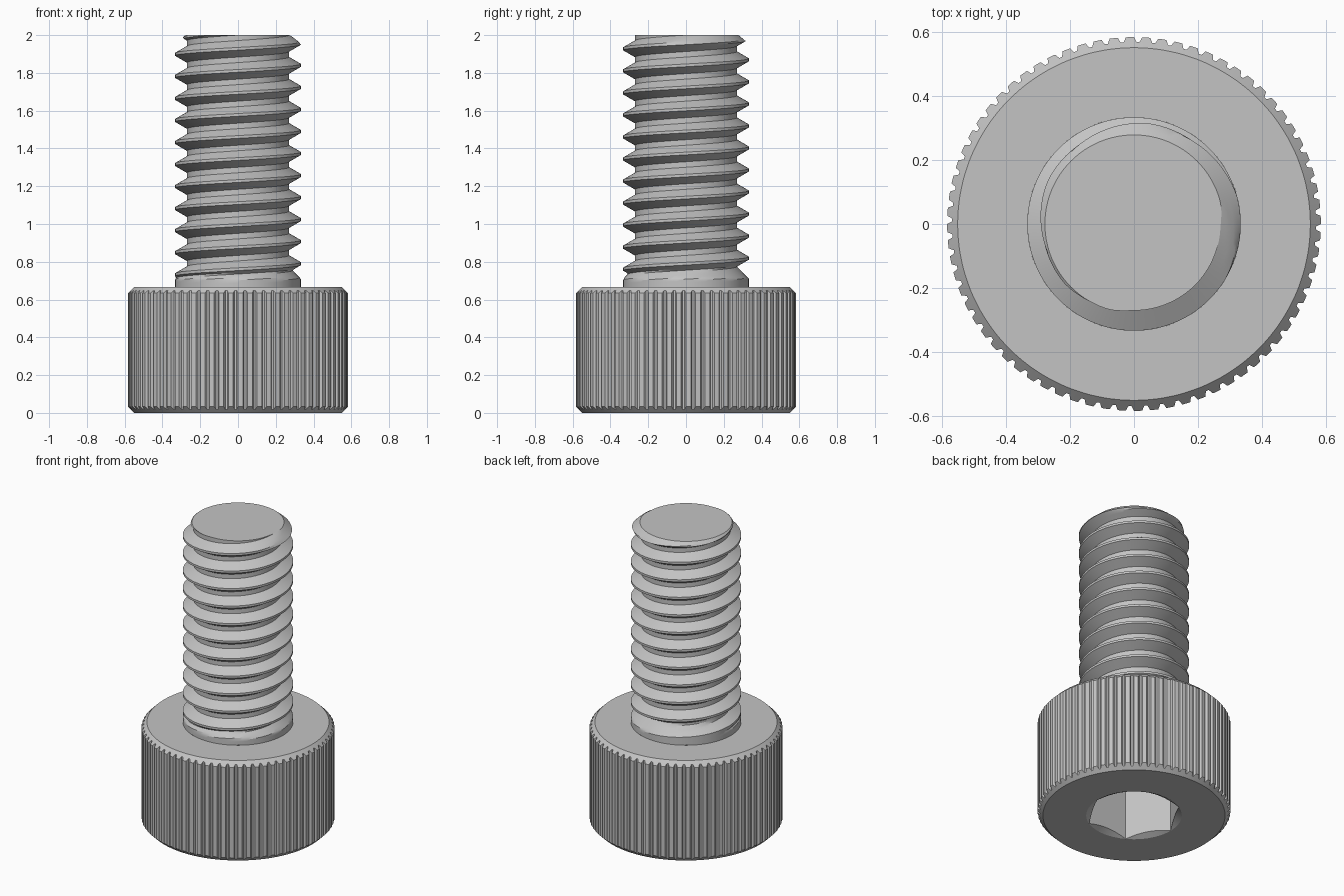
import bpy, bmesh, math

if "Cube" in bpy.data.objects:
    bpy.data.objects.remove(bpy.data.objects["Cube"])

TAU = 2 * math.pi
HEAD_Z, TOP_Z = 0.667, 2.0          # head top, shank end
R_MAJ, PITCH = 0.333, 0.7 / 6       # thread size
DEPTH = 0.541 * PITCH

steel = bpy.data.materials.new("steel_grey")
steel.diffuse_color = (0.55, 0.55, 0.55, 1)
steel.use_nodes = True
steel.node_tree.nodes["Principled BSDF"].inputs["Base Color"].default_value = steel.diffuse_color


def skin(name, columns):
    """Skin radial columns [(angle, [(r, z), ...]), ...] into one object."""
    bm = bmesh.new()
    cols = [[bm.verts.new((r * math.cos(a), r * math.sin(a), z)) for r, z in pts]
            for a, pts in columns]
    for c, d in zip(cols, cols[1:]):
        for i in range(len(c) - 1):
            bm.faces.new((c[i], d[i], d[i + 1], c[i + 1]))
    bmesh.ops.remove_doubles(bm, verts=bm.verts, dist=1e-5)
    me = bpy.data.meshes.new(name)
    bm.to_mesh(me)
    bm.free()
    me.materials.append(steel)
    me.shade_smooth()
    me.set_sharp_from_angle(angle=math.radians(25))
    ob = bpy.data.objects.new(name, me)
    bpy.context.collection.objects.link(ob)
    return ob


# Knurled head with chamfers and a countersunk hex socket underneath
TEETH = 72
TOOTH = [(0, 0.583), (0.25, 0.583), (0.5, 0.583), (0.65, 0.568), (0.85, 0.568)]
R_RIM, R_FLAT = 0.5 / math.sqrt(3), 0.25


def head_column(a, r):
    hexr = R_FLAT / math.cos(a % (TAU / 6) - TAU / 12)
    c = r - 0.55
    return [(0, 0.333), (hexr, 0.333), (hexr, (R_RIM - hexr) * 0.577), (R_RIM, 0),
            (0.55, 0), (r, c), (r, HEAD_Z - c), (0.55, HEAD_Z), (R_MAJ, HEAD_Z)]


head = []
for t in range(TEETH):
    for f, r in TOOTH:
        a = (t + f) * TAU / TEETH
        head.append((a, head_column(a, r)))
head.append((TAU, head[0][1]))
skin("knurled_head", head)


# Threaded shank: helical rows clamped between the head and the end face
def thread_radius(phase, z):
    f = abs((phase + 0.5) % 1 - 0.5)                 # 0 at crest, 0.5 at root
    r = R_MAJ - DEPTH * min(max((f - 0.0625) / 0.3125, 0), 1)
    r = max(r, min(R_MAJ, R_MAJ - (z - 0.71)))       # runout beside the head
    return min(r, 0.278 + (TOP_Z - z) * 1.2)         # end chamfer


ROWS = (-0.0625, 0.0625, 0.14, 0.22, 0.297, 0.375, 0.5, 0.625, 0.703, 0.78, 0.86)
SEG, CREST = 96, 0.79
shank = []
for j in range(SEG + 1):
    a = j * TAU / SEG
    pts = []
    for turn in range(-3, 13):
        for f in ROWS:
            z = CREST + PITCH * (turn + f + j / SEG)
            z = min(max(z, HEAD_Z), TOP_Z)
            pts.append((thread_radius((z - CREST) / PITCH - j / SEG, z), z))
    pts.append((0, TOP_Z))
    shank.append((a, pts))
skin("threaded_shank", shank)
